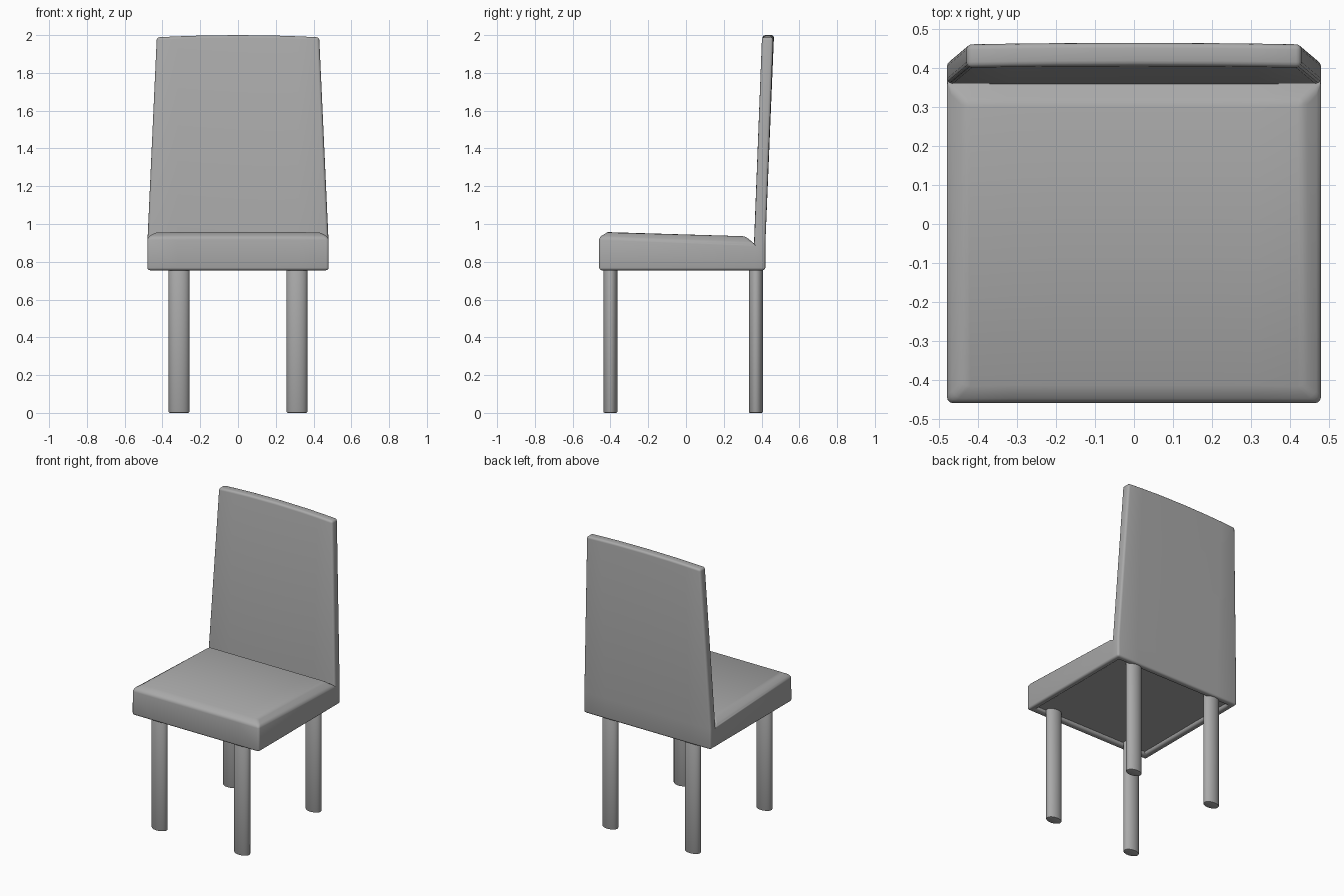
import bpy, bmesh
from mathutils import Matrix

cube = bpy.data.objects.get("Cube")
if cube:
    bpy.data.objects.remove(cube, do_unlink=True)

grey = bpy.data.materials.new("warm_grey")
grey.use_nodes = True
colour = (0.4, 0.4, 0.4, 1)
grey.diffuse_color = colour
grey.node_tree.nodes["Principled BSDF"].inputs["Base Color"].default_value = colour


def finish(bm, name):
    bmesh.ops.recalc_face_normals(bm, faces=bm.faces)
    mesh = bpy.data.meshes.new(name)
    bm.to_mesh(mesh)
    bm.free()
    mesh.materials.append(grey)
    ob = bpy.data.objects.new(name, mesh)
    bpy.context.collection.objects.link(ob)
    bpy.ops.object.select_all(action='DESELECT')
    ob.select_set(True)
    bpy.context.view_layer.objects.active = ob
    bpy.ops.object.shade_smooth_by_angle(angle=0.7)
    return ob


def cut(bm, co, normal):
    bmesh.ops.bisect_plane(bm, geom=bm.verts[:] + bm.edges[:] + bm.faces[:],
                           plane_co=co, plane_no=normal)


def round_edges(bm, width):
    # soften only the outward corners
    bm.normal_update()
    edges = [e for e in bm.edges if e.is_convex and e.calc_face_angle(0) > 0.6]
    bmesh.ops.bevel(bm, geom=edges, offset=width, segments=3, profile=0.5,
                    affect='EDGES', clamp_overlap=True)


# seat block, split where the backrest rises
FRONT, JOINT, REAR, HALF, BASE = -0.46, 0.36, 0.42, 0.48, 0.755
bm = bmesh.new()
bmesh.ops.create_cube(bm, size=1)
for v in bm.verts:
    v.co.x *= HALF * 2
    v.co.y = FRONT if v.co.y < 0 else REAR
    v.co.z = BASE if v.co.z < 0 else (0.93 if v.co.y < 0 else 0.895)
bm.normal_update()
under = min(bm.faces, key=lambda f: f.normal.z)

# recessed underside panel
bmesh.ops.inset_region(bm, faces=[under], thickness=0.06)
bmesh.ops.inset_region(bm, faces=[under], thickness=0.005, depth=-0.02)

cut(bm, (0, JOINT, 0), (0, 1, 0))
bm.normal_update()
tops = sorted((f for f in bm.faces if f.normal.z > 0.9 and f.calc_center_median().z > 0.85),
              key=lambda f: f.calc_center_median().y)
cushion, ledge = tops[0], tops[-1]

# raised cushion sloping gently to the back
bmesh.ops.inset_region(bm, faces=[cushion], thickness=0.065)
for v in cushion.verts:
    v.co.z = 0.957 if v.co.y < 0 else 0.935

# tapered, leaning backrest
new = bmesh.ops.extrude_face_region(bm, geom=[ledge])["geom"]
bmesh.ops.delete(bm, geom=[ledge], context='FACES_ONLY')
for v in new:
    if isinstance(v, bmesh.types.BMVert):
        v.co.x *= 0.43 / HALF
        v.co.y += 0.042
        v.co.z = 1.988

# crowned top edge
for x in (-0.32, -0.2, 0, 0.2, 0.32):
    cut(bm, (x, 0, 0), (1, 0, 0))
for v in bm.verts:
    if v.co.z > 1.5:
        crown = 1 - (v.co.x / 0.43) ** 2
        v.co.z += 0.012 * crown
        v.co.y += 0.004 * crown
round_edges(bm, 0.014)
finish(bm, "upholstered_seat_and_back")

# oval legs
for row, y in (("front", -0.4), ("rear", 0.37)):
    for side, x in (("left", 0.312), ("right", -0.312)):
        bm = bmesh.new()
        bmesh.ops.create_cone(bm, cap_ends=True, segments=32, radius1=1, radius2=1, depth=1)
        bmesh.ops.transform(bm, verts=bm.verts,
                            matrix=Matrix.Translation((x, y, 0.39)) @ Matrix.Diagonal((0.055, 0.037, 0.78, 1)))
        bm.normal_update()
        rim = [e for e in bm.edges if e.calc_face_angle(0) > 1.2]
        bmesh.ops.bevel(bm, geom=rim, offset=0.006, segments=2, profile=0.5, affect='EDGES')
        finish(bm, f"{row}_{side}_leg")
